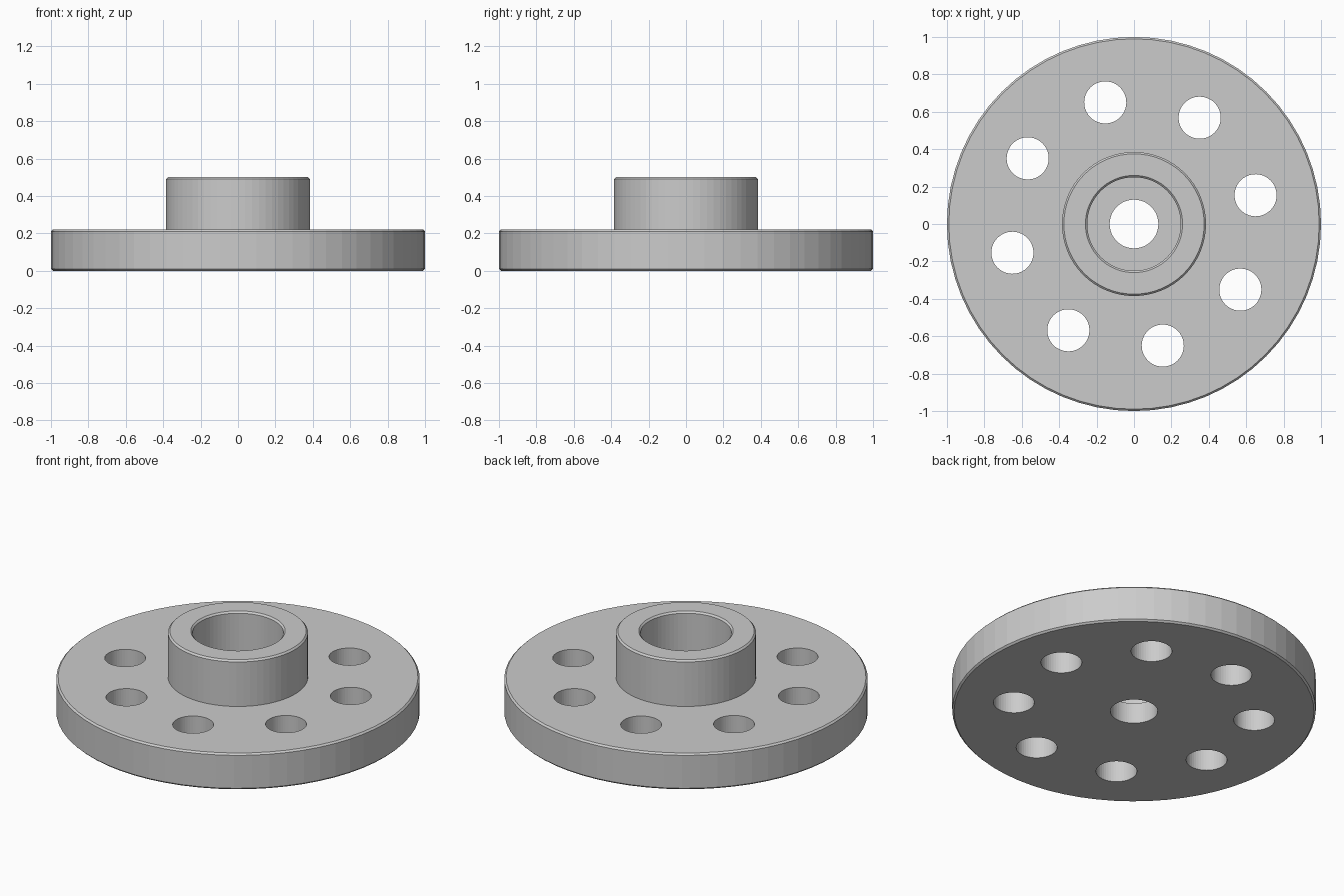
import bpy, bmesh, math
from mathutils import Matrix

SEGMENTS = 64
PLATE_R, PLATE_TOP = 1.0, 0.22
HUB_R, HUB_TOP = 0.385, 0.5
BORE_R, POCKET_R, POCKET_FLOOR = 0.13, 0.25, 0.125
BEVEL = 0.01
HOLES, HOLE_R, HOLE_CIRCLE_R, HOLE_ANGLE = 8, 0.1125, 0.668, math.radians(13.3)

cube = bpy.data.objects.get("Cube")
if cube:
    bpy.data.objects.remove(cube, do_unlink=True)

grey = bpy.data.materials.new("light_grey_metal")
grey.use_nodes = True
colour = (0.6, 0.6, 0.6, 1)
grey.diffuse_color = colour
grey.node_tree.nodes["Principled BSDF"].inputs["Base Color"].default_value = colour


def add_object(name, bm):
    mesh = bpy.data.meshes.new(name)
    bmesh.ops.recalc_face_normals(bm, faces=bm.faces)
    bm.to_mesh(mesh)
    bm.free()
    mesh.materials.append(grey)
    obj = bpy.data.objects.new(name, mesh)
    bpy.context.collection.objects.link(obj)
    return obj


def revolve(name, profile):
    """Turn a closed (radius, height) profile around the z axis."""
    bm = bmesh.new()
    verts = [bm.verts.new((r, 0, z)) for r, z in profile]
    edges = [bm.edges.new((v, verts[i - 1])) for i, v in enumerate(verts)]
    bmesh.ops.spin(bm, geom=verts + edges, cent=(0, 0, 0), axis=(0, 0, 1),
                   angle=math.tau, steps=SEGMENTS, use_merge=True)
    bmesh.ops.remove_doubles(bm, verts=bm.verts, dist=1e-5)
    return add_object(name, bm)


# Round plate with raised hub, stepped bore and chamfered rims
flange = revolve("flange_with_hub", [
    (BORE_R, 0),
    (PLATE_R - BEVEL, 0),
    (PLATE_R, BEVEL),
    (PLATE_R, PLATE_TOP - BEVEL),
    (PLATE_R - BEVEL, PLATE_TOP),
    (HUB_R, PLATE_TOP),
    (HUB_R, HUB_TOP - BEVEL),
    (HUB_R - BEVEL, HUB_TOP),
    (POCKET_R + BEVEL, HUB_TOP),
    (POCKET_R, HUB_TOP - BEVEL),
    (POCKET_R, POCKET_FLOOR),
    (BORE_R, POCKET_FLOOR),
])

# Ring of bolt hole cutters
bm = bmesh.new()
for i in range(HOLES):
    turn = Matrix.Rotation(HOLE_ANGLE + i * math.tau / HOLES, 4, "Z")
    place = turn @ Matrix.Translation((HOLE_CIRCLE_R, 0, PLATE_TOP / 2))
    bmesh.ops.create_cone(bm, cap_ends=True, segments=48, radius1=HOLE_R,
                          radius2=HOLE_R, depth=PLATE_TOP * 2, matrix=place)
cutter = add_object("bolt_hole_cutter", bm)
cutter.hide_render = True

# Drill the bolt holes and keep only the finished part
drill = flange.modifiers.new("bolt_holes", "BOOLEAN")
drill.operation = "DIFFERENCE"
drill.solver = "EXACT"
drill.object = cutter
bpy.context.view_layer.update()
bpy.context.view_layer.objects.active = flange
flange.select_set(True)
bpy.ops.object.modifier_apply(modifier=drill.name)
bpy.data.objects.remove(cutter, do_unlink=True)
